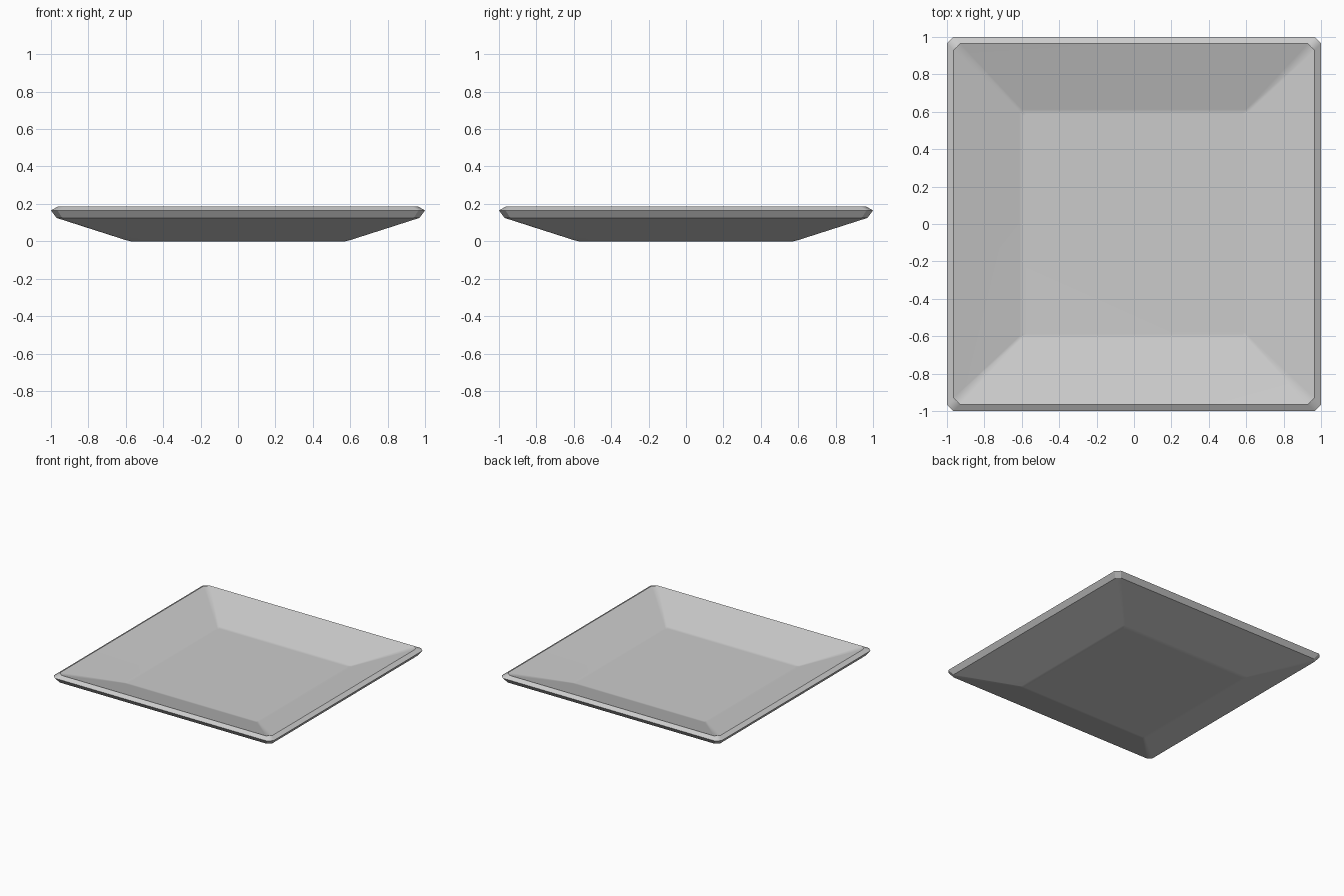
import bpy
import bmesh
import math

cube = bpy.data.objects.get("Cube")
if cube:
    bpy.data.objects.remove(cube, do_unlink=True)

# Plain grey glaze
glaze = bpy.data.materials.new("grey_glaze")
glaze.use_nodes = True
color = (0.6, 0.6, 0.6, 1)
glaze.diffuse_color = color
glaze.node_tree.nodes["Principled BSDF"].inputs["Base Color"].default_value = color


def clipped_square(bm, half, clip, z):
    """Ring of eight vertices: a square with its corners cut off."""
    inner = half - clip
    ring = []
    for sx, sy in ((1, 1), (-1, 1), (-1, -1), (1, -1)):
        a, b = (sx * half, sy * inner, z), (sx * inner, sy * half, z)
        ring += [bm.verts.new(p) for p in ((a, b) if sx * sy > 0 else (b, a))]
    return ring


# Section from the underside, around the rim, to the dish floor:
# half width, corner cut, height
section = [
    (0.575, 0.012, 0.0),
    (0.605, 0.014, 0.008),
    (0.97, 0.03, 0.125),
    (1.0, 0.035, 0.165),
    (0.965, 0.035, 0.185),
    (0.612, 0.014, 0.072),
    (0.588, 0.012, 0.068),
]

bm = bmesh.new()
rings = [clipped_square(bm, *step) for step in section]
for low, high in zip(rings, rings[1:]):
    for i in range(8):
        j = (i + 1) % 8
        bm.faces.new((low[i], low[j], high[j], high[i]))
bm.faces.new(rings[0])
bm.faces.new(rings[-1])
bmesh.ops.recalc_face_normals(bm, faces=bm.faces)

mesh = bpy.data.meshes.new("square_plate")
bm.to_mesh(mesh)
bm.free()
mesh.materials.append(glaze)
plate = bpy.data.objects.new("square_plate", mesh)
bpy.context.collection.objects.link(plate)

# Soft creases in the dish, crisp rim edges
bpy.ops.object.select_all(action="DESELECT")
plate.select_set(True)
bpy.context.view_layer.objects.active = plate
bpy.ops.object.shade_smooth_by_angle(angle=math.radians(30))
weighted = plate.modifiers.new("flat_face_shading", "WEIGHTED_NORMAL")
weighted.keep_sharp = True
